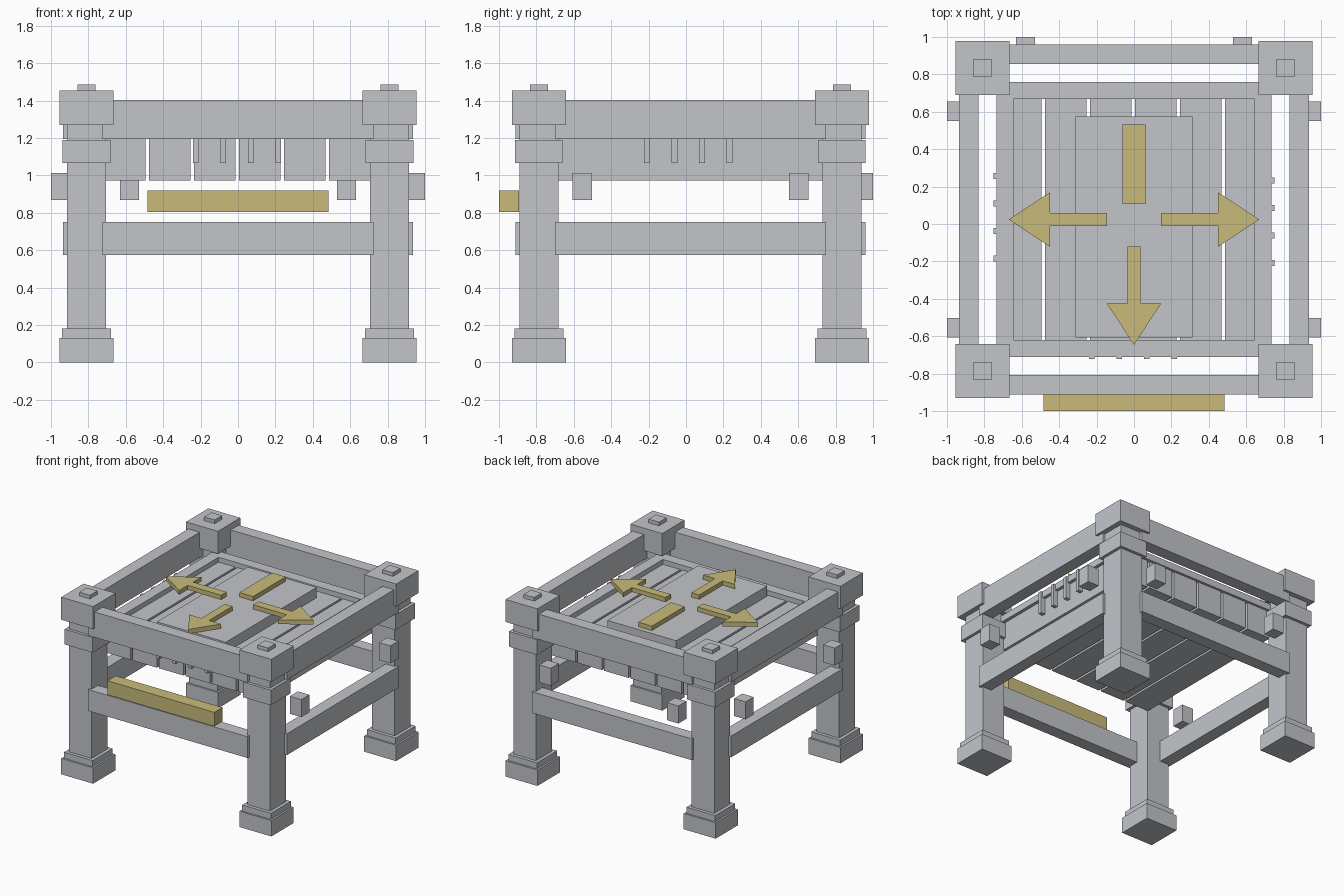
import bpy
import bmesh

cube = bpy.data.objects.get("Cube")
if cube:
    bpy.data.objects.remove(cube, do_unlink=True)


def material(name, rgb):
    mat = bpy.data.materials.new(name)
    mat.use_nodes = True
    color = (*rgb, 1)
    mat.diffuse_color = color
    mat.node_tree.nodes["Principled BSDF"].inputs["Base Color"].default_value = color
    return mat


GREY = material("stone_grey", (0.54, 0.56, 0.59))
GOLD = material("dull_gold", (0.58, 0.5, 0.195))
MID_Y = 0.024  # the frame sits slightly behind the origin


def prism(name, outline, z0, z1, mat=GREY):
    """Extrude a flat outline, given around the frame centre, from z0 to z1."""
    bm = bmesh.new()
    face = bm.faces.new([bm.verts.new((x, y + MID_Y, z0)) for x, y in outline])
    top = bmesh.ops.extrude_face_region(bm, geom=[face])
    for v in top["geom"]:
        if isinstance(v, bmesh.types.BMVert):
            v.co.z = z1
    bmesh.ops.recalc_face_normals(bm, faces=bm.faces)
    mesh = bpy.data.meshes.new(name)
    bm.to_mesh(mesh)
    bm.free()
    mesh.materials.append(mat)
    obj = bpy.data.objects.new(name, mesh)
    bpy.context.collection.objects.link(obj)
    return obj


def block(name, x, y, hx, hy, z0, z1, mat=GREY):
    outline = [(x - hx, y - hy), (x + hx, y - hy), (x + hx, y + hy), (x - hx, y + hy)]
    return prism(name, outline, z0, z1, mat)


# Corner posts: stacked square sections (part, half width, bottom, top)
POST = 0.81
SECTIONS = [("foot", 0.145, 0, 0.13), ("foot_step", 0.13, 0.13, 0.18),
            ("leg", 0.103, 0.18, 1.27), ("collar", 0.127, 1.065, 1.19),
            ("cap", 0.145, 1.27, 1.455), ("cap_stud", 0.048, 1.455, 1.485)]
for sx, side in ((1, "left"), (-1, "right")):
    for sy, end in ((-1, "front"), (1, "back")):
        for part, half, z0, z1 in SECTIONS:
            block(f"{end}_{side}_{part}", sx * POST, sy * POST, half, half, z0, z1)

# Upper rails and lower stretchers
RAIL = 0.883
for part, z0, z1 in (("rail", 1.195, 1.403), ("stretcher", 0.575, 0.75)):
    for s, end, side in ((-1, "front", "right"), (1, "back", "left")):
        block(f"{end}_{part}", 0, s * RAIL, 0.725, 0.052, z0, z1)
        block(f"{side}_{part}", s * RAIL, 0, 0.052, 0.725, z0, z1)

# Deck planks running front to back
for i in range(6):
    block(f"deck_plank_{i + 1}", (i - 2.5) * 0.2405 - 0.004, 0, 0.111, 0.715, 0.972, 1.215)

# Rim around the deck
for s, end, side in ((-1, "front", "right"), (1, "back", "left")):
    block(f"{end}_rim", 0, s * 0.69, 0.735, 0.045, 1.2, 1.255)
    block(f"{side}_rim", s * 0.69, 0, 0.045, 0.645, 1.2, 1.255)

# Raised centre panel
block("centre_panel", 0, -0.04, 0.313, 0.59, 1.21, 1.3)

# Small bars hung on the front and both sides of the deck
for i in range(4):
    t = (i - 1.5) * 0.147
    block(f"front_bar_{i + 1}", t - 0.005, -0.727, 0.015, 0.02, 1.065, 1.25)
    for s, side in ((-1, "right"), (1, "left")):
        block(f"{side}_bar_{i + 1}", s * 0.732, t - s * 0.012, 0.02, 0.015, 1.065, 1.25)

# Blocks beside the sides and back, and the front bar
for s, side in ((-1, "right"), (1, "left")):
    block(f"back_{side}_block", s * 0.58, 0.925, 0.052, 0.052, 0.868, 1.012)
    for t, end in ((-1, "front"), (1, "back")):
        block(f"{side}_{end}_block", s * 0.948, t * 0.578, 0.052, 0.052, 0.868, 1.012)
block("front_gold_bar", 0, -0.971, 0.485, 0.053, 0.805, 0.92, GOLD)

# Direction arrows and the back marker
half = [(0.145, 0.035), (0.45, 0.035), (0.45, 0.145)]
arrow = half + [(0.67, 0)] + [(a, -b) for a, b in reversed(half)]
for name, turn in (("left_arrow", lambda a, b: (a, b)),
                   ("right_arrow", lambda a, b: (-a, b)),
                   ("front_arrow", lambda a, b: (b, -a))):
    prism(name, [turn(a, b) for a, b in arrow], 1.3, 1.336, GOLD)
block("back_marker", 0, 0.295, 0.062, 0.212, 1.3, 1.336, GOLD)
